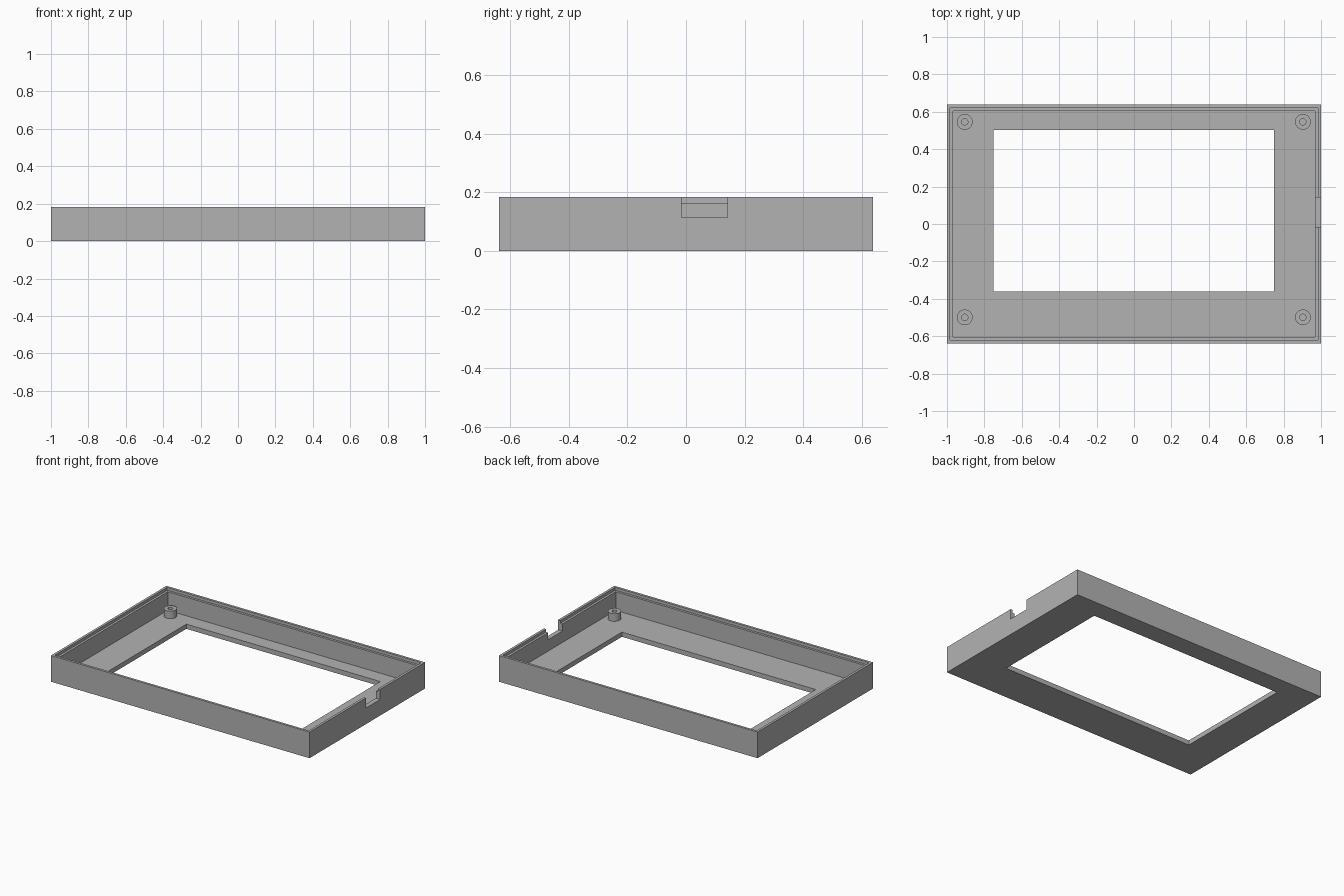
import bpy
import bmesh
from math import tau
from mathutils import Vector

if "Cube" in bpy.data.objects:
    bpy.data.objects.remove(bpy.data.objects["Cube"], do_unlink=True)

# Overall dimensions
HALF_X, HALF_Y, HEIGHT = 1.0, 0.638, 0.183
WALL, LIP, FLOOR, STEP_Z = 0.033, 0.017, 0.033, 0.163
ABOVE = HEIGHT + 0.1

grey = bpy.data.materials.new("grey plastic")
grey.use_nodes = True
colour = (0.45, 0.45, 0.45, 1)
grey.diffuse_color = colour
grey.node_tree.nodes["Principled BSDF"].inputs["Base Color"].default_value = colour


def add_object(name, bm):
    mesh = bpy.data.meshes.new(name)
    bmesh.ops.recalc_face_normals(bm, faces=bm.faces)
    bm.to_mesh(mesh)
    bm.free()
    mesh.materials.append(grey)
    obj = bpy.data.objects.new(name, mesh)
    bpy.context.collection.objects.link(obj)
    return obj


def box(name, low, high):
    low, high = Vector(low), Vector(high)
    bm = bmesh.new()
    bmesh.ops.create_cube(bm, size=1)
    bmesh.ops.scale(bm, vec=high - low, verts=bm.verts)
    bmesh.ops.translate(bm, vec=(low + high) / 2, verts=bm.verts)
    return add_object(name, bm)


def inset_box(name, inset, z):
    x, y = HALF_X - inset, HALF_Y - inset
    return box(name, (-x, -y, z), (x, y, ABOVE))


def cut(target, cutter):
    cutter.hide_render = True
    mod = target.modifiers.new("cut", "BOOLEAN")
    mod.operation = "DIFFERENCE"
    mod.solver = "EXACT"
    mod.object = cutter
    bpy.context.view_layer.objects.active = target
    bpy.ops.object.modifier_apply(modifier=mod.name)
    bpy.data.objects.remove(cutter, do_unlink=True)


def standoff(name, x, y, top, outer=0.042, inner=0.017):
    # Ring profile spun around its axis, sunk slightly into the floor
    bm = bmesh.new()
    base = FLOOR - 0.01
    points = [(inner, base), (outer, base), (outer, top), (inner, top)]
    verts = [bm.verts.new((r, 0, z)) for r, z in points]
    edges = [bm.edges.new((verts[i], verts[i - 1])) for i in range(len(verts))]
    bmesh.ops.spin(bm, geom=verts + edges, cent=(0, 0, 0), axis=(0, 0, 1),
                   angle=tau, steps=32, use_merge=True)
    bmesh.ops.remove_doubles(bm, verts=bm.verts, dist=0.0001)
    obj = add_object(name, bm)
    obj.location = (x, y, 0)
    bpy.ops.object.select_all(action="DESELECT")
    obj.select_set(True)
    bpy.context.view_layer.objects.active = obj
    bpy.ops.object.shade_smooth_by_angle()


# Open tray with a stepped rim, a screen window and a cable notch
tray = box("bezel_tray", (-HALF_X, -HALF_Y, 0), (HALF_X, HALF_Y, HEIGHT))
cut(tray, inset_box("cavity", WALL, FLOOR))
cut(tray, inset_box("rim_step", LIP, STEP_Z))
cut(tray, box("window", (-0.752, -0.36, -0.1), (0.748, 0.503, 0.1)))
cut(tray, box("cable_notch", (0.9, -0.015, 0.113), (1.1, 0.142, ABOVE)))

# Screw standoffs in the corners
for side, x in (("right", -0.905), ("left", 0.903)):
    for end, y in (("front", -0.499), ("back", 0.546)):
        standoff(f"standoff_{end}_{side}", x, y, 0.086)
